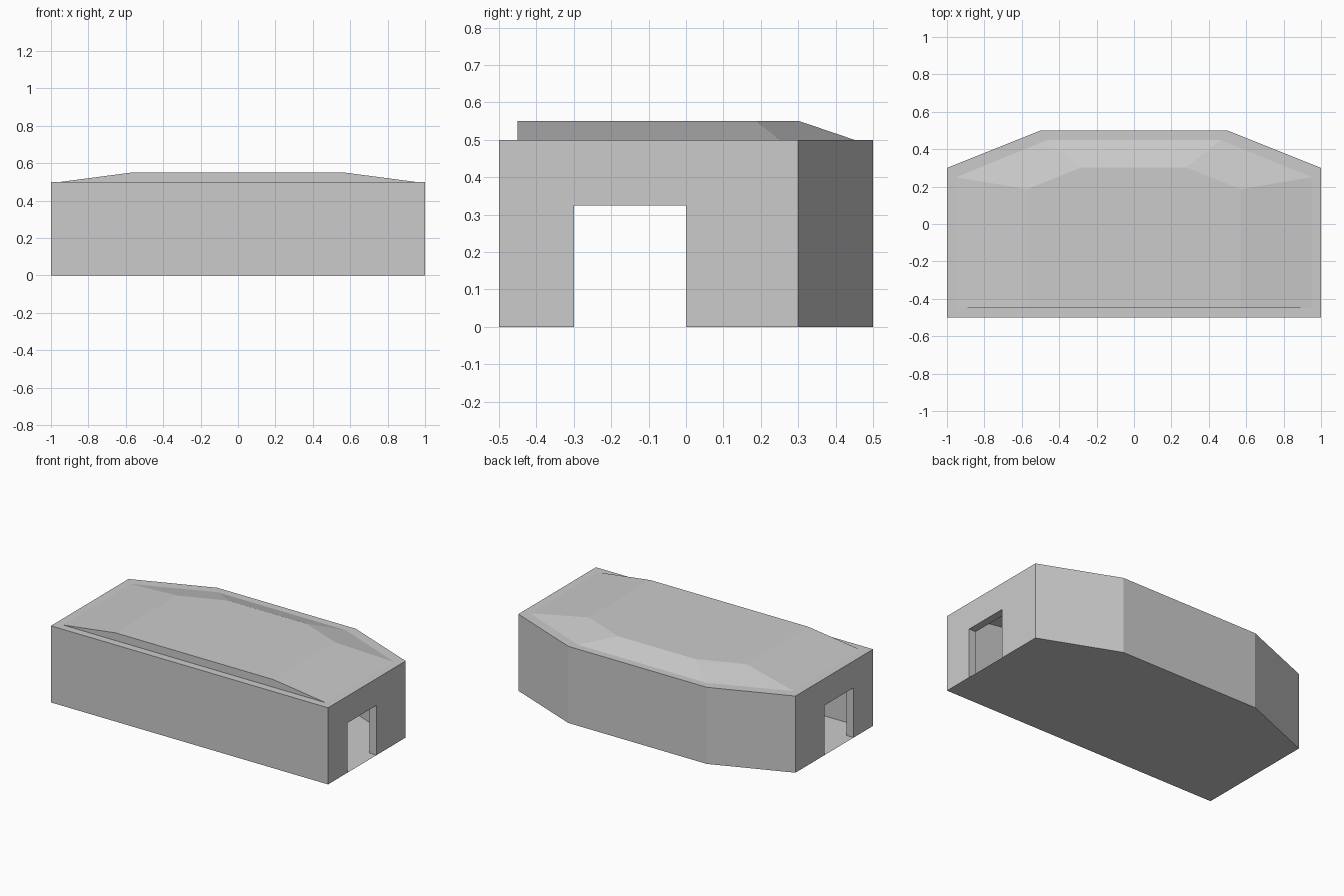
import bpy, bmesh

if "Cube" in bpy.data.objects:
    bpy.data.objects.remove(bpy.data.objects["Cube"])

WALL_H, ROOF_H, DOOR_H = 0.5, 0.55, 0.325
DOOR_Y0, DOOR_Y1 = -0.3, 0.0


def mirrored(half):
    """Right-hand outline, front to back, closed with its mirror image."""
    return half + [(-x, y) for x, y in reversed(half)]


OUTER = mirrored([(1.0, -0.5), (1.0, 0.3), (0.5, 0.5)])
INNER = mirrored([(0.95, -0.45), (0.95, 0.25), (0.463, 0.45)])
CREST = mirrored([(0.57, -0.45), (0.57, 0.187), (0.28, 0.303)])


def at(outline, z):
    return [(x, y, z) for x, y in outline]


def strip(low, high, skip=()):
    """Quads joining two matching closed outlines."""
    n = len(low)
    return [[low[i], low[(i + 1) % n], high[(i + 1) % n], high[i]]
            for i in range(n) if i not in skip]


def make(name, polys, outward=True):
    bm = bmesh.new()
    for poly in polys:
        bm.faces.new([bm.verts.new(p) for p in poly])
    bmesh.ops.remove_doubles(bm, verts=bm.verts, dist=1e-5)
    if outward:
        bmesh.ops.recalc_face_normals(bm, faces=bm.faces)
    mesh = bpy.data.meshes.new(name)
    bm.to_mesh(mesh)
    bm.free()
    obj = bpy.data.objects.new(name, mesh)
    bpy.context.collection.objects.link(obj)
    return obj


# Walls: outer and inner skins with a rim; the two end walls have doorways
ENDS = (0, 4)
faces = strip(at(OUTER, 0), at(OUTER, WALL_H), ENDS)
faces += [f[::-1] for f in strip(at(INNER, 0), at(INNER, WALL_H), ENDS)]
faces += strip(at(OUTER, WALL_H), at(INNER, WALL_H))
door = [(DOOR_Y0, 0), (DOOR_Y0, DOOR_H), (DOOR_Y1, DOOR_H), (DOOR_Y1, 0)]
for side in (1, -1):
    for x, y0, y1 in ((1.0, -0.5, 0.3), (0.95, -0.45, 0.25)):
        profile = [(y0, 0)] + door + [(y1, 0), (y1, WALL_H), (y0, WALL_H)]
        faces.append([(side * x, y, z) for y, z in profile])
    # Door jambs and lintel
    for (ya, za), (yb, zb) in zip(door, door[1:]):
        faces.append([(side, ya, za), (side, yb, zb),
                      (side * 0.95, yb, zb), (side * 0.95, ya, za)])
make("walls", faces)

# Roof: shallow sloped shell with an upright front
make("roof", strip(at(INNER, WALL_H), at(CREST, ROOF_H)) + [at(CREST, ROOF_H)])

# Floor sheet, facing down
make("floor", [at(OUTER, 0)[::-1]], outward=False)
